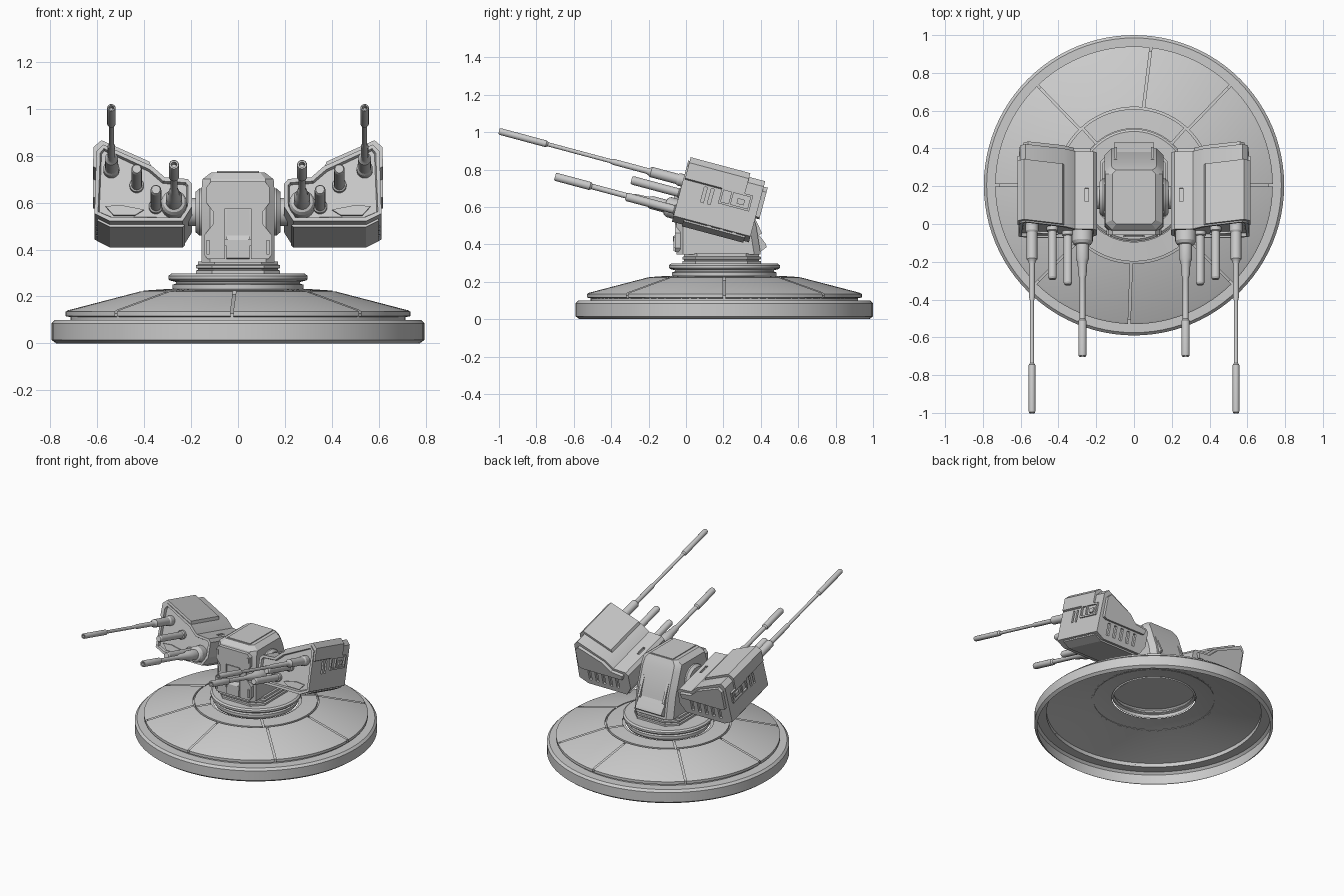
import bpy, bmesh
from math import radians, cos, sin, pi
from mathutils import Matrix, Vector

if "Cube" in bpy.data.objects:
    bpy.data.objects.remove(bpy.data.objects["Cube"])

T = Matrix.Translation
BASE = T((0, 0.205, 0))
POD = T((0, 0.14, 0.56)) @ Matrix.Rotation(radians(-15), 4, 'X')   # guns pitched up 15 degrees


def finish(name, bm, mat=Matrix(), mirror=False):
    bmesh.ops.recalc_face_normals(bm, faces=bm.faces)
    bmesh.ops.transform(bm, matrix=mat, verts=bm.verts)
    me = bpy.data.meshes.new(name)
    bm.to_mesh(me)
    bm.free()
    ob = bpy.data.objects.new(name, me)
    bpy.context.collection.objects.link(ob)
    if mirror:
        ob.modifiers.new("mirror", 'MIRROR')
    return ob


def lathe(bm, prof, segs=96, a0=0, a1=2 * pi, gap=0.0):
    """Revolve (radius, z) points about Z; gap is a constant-width trim on both ends."""
    full = a1 - a0 > 6.28
    cols = []
    for i in range(segs if full else segs + 1):
        col = []
        for r, z in prof:
            g = gap / max(r, 0.01)
            a = a0 + g + (a1 - a0 - 2 * g) * i / segs
            col.append(bm.verts.new((r * cos(a), r * sin(a), z)))
        cols.append(col)
    for i in range(segs):
        p, q = cols[i], cols[(i + 1) % len(cols)]
        for j in range(len(prof) - 1):
            bm.faces.new((p[j], q[j], q[j + 1], p[j + 1]))
    bmesh.ops.remove_doubles(bm, verts=bm.verts, dist=1e-5)


def prism(bm, pts, lo, hi, axis='Y'):
    """Extrude a closed outline along Y (points x,z) or X (points y,z)."""
    def put(p, d):
        return bm.verts.new((p[0], d, p[1]) if axis == 'Y' else (d, p[0], p[1]))
    a, b = [put(p, lo) for p in pts], [put(p, hi) for p in pts]
    front = bm.faces.new(a)
    bm.faces.new(b[::-1])
    for i in range(len(pts)):
        k = (i + 1) % len(pts)
        bm.faces.new((a[i], b[i], b[k], a[k]))
    return front


def box(bm, c, s, mat=Matrix()):
    bmesh.ops.create_cube(bm, size=1, matrix=T(c) @ mat @ Matrix.Diagonal((*s, 1)))


def loft(bm, rings):
    """Stack chamfered rectangles: (z, half width, y0, y1, chamfer)."""
    prev = None
    for z, w, y0, y1, c in rings:
        pts = [(-w + c, y0), (w - c, y0), (w, y0 + c), (w, y1 - c),
               (w - c, y1), (-w + c, y1), (-w, y1 - c), (-w, y0 + c)]
        cur = [bm.verts.new((x, y, z)) for x, y in pts]
        if prev:
            for i in range(8):
                k = (i + 1) % 8
                bm.faces.new((prev[i], prev[k], cur[k], cur[i]))
        else:
            bm.faces.new(cur[::-1])
        prev = cur
    bm.faces.new(prev)


# Base: hollow rim and backing shell
bm = bmesh.new()
lathe(bm, [(.775, 0), (.795, .015), (.795, .085), (.78, .1), (.715, .1), (.715, .128),
           (.40, .209), (.28, .222)])
finish("base_shell", bm, BASE)

# Cone panels and inner ring panels separated by grooves
bm = bmesh.new()
cuts = [0, 46, 83, 134, 180, 225, 268, 315, 360]
for a, b in zip(cuts, cuts[1:]):
    lathe(bm, [(.715, .112), (.735, .116), (.735, .135), (.725, .141), (.414, .222), (.414, .205)],
          14, radians(a), radians(b), .006)
for a in (48, 132, 228, 312):
    b = {48: 132, 132: 228, 228: 312, 312: 408}[a]
    lathe(bm, [(.403, .205), (.403, .225), (.30, .232), (.30, .22)], 24, radians(a), radians(b), .006)
finish("base_panels", bm, BASE)

# Turntable collar
bm = bmesh.new()
lathe(bm, [(.27, .218), (.28, .235), (.28, .25), (.265, .255), (.265, .262), (.29, .268),
           (.297, .275), (.297, .288), (.285, .297), (0, .297)])
finish("collar", bm, BASE)

# Ribbed neck
bm = bmesh.new()
loft(bm, [(.295, .18, -.02, .40, .07), (.31, .18, -.02, .40, .07), (.313, .17, -.01, .39, .07),
          (.318, .17, -.01, .39, .07), (.321, .18, -.02, .40, .07), (.333, .18, -.02, .40, .07),
          (.336, .17, -.01, .39, .07), (.35, .17, -.01, .39, .07)])
finish("neck", bm)

# Central housing
bm = bmesh.new()
loft(bm, [(.345, .155, -.05, .40, .035), (.50, .155, -.05, .375, .035), (.66, .155, -.045, .32, .035),
          (.70, .152, -.03, .30, .035), (.728, .115, 0, .285, .02)])
box(bm, (0, .145, .728), (.18, .27, .012))
finish("housing", bm)

# Raised front armour with a notched outline
bm = bmesh.new()
half = [(.055, .36), (.13, .36), (.145, .38), (.145, .46), (.105, .51), (.105, .56), (.135, .60),
        (.135, .665), (.115, .69)]
prism(bm, half + [(-x, z) for x, z in half[::-1]][:-1] + [(-.055, .36), (-.055, .575), (.055, .575)],
      -.058, -.03)
finish("front_armour", bm)

# Front hatch
bm = bmesh.new()
prism(bm, [(-.04, .355), (-.066, .365), (-.066, .44), (-.054, .46), (-.054, .57), (-.03, .57)], -.05, .05, 'X')
for s in (-1, 1):
    box(bm, (s * .05, -.06, .43), (.014, .02, .03))
    box(bm, (s * .128, -.06, .41), (.012, .012, .06))
    box(bm, (s * .122, -.058, .645), (.012, .012, .035))
finish("front_hatch", bm)

# Rear hatch
bm = bmesh.new()
prism(bm, [(.29, .36), (.395, .36), (.432, .385), (.425, .405), (.375, .47), (.325, .58),
           (.29, .60)], -.105, .105, 'X')
for s in (-1, 1):
    box(bm, (s * .098, .362, .52), (.016, .03, .15), Matrix.Rotation(radians(25), 4, 'X'))
finish("rear_hatch", bm)

# Trunnion discs
bm = bmesh.new()
lathe(bm, [(0, .13), (.10, .13), (.10, .165), (.085, .182), (.06, .182), (.06, .21), (0, .21)], 48)
finish("trunnion", bm, T((0, .14, .56)) @ Matrix.Rotation(pi / 2, 4, 'Y'), True)

# Gun pod body with a recessed front face
bm = bmesh.new()
outline = [(.197, -.03), (.236, -.093), (.546, -.093), (.612, -.06), (.604, .215), (.575, .245),
           (.367, .15), (.312, .1), (.215, .093), (.197, .072)]
front = prism(bm, outline, -.198, .228)
bmesh.ops.recalc_face_normals(bm, faces=bm.faces)
bmesh.ops.inset_individual(bm, faces=[front], thickness=.018, depth=0)
bmesh.ops.inset_individual(bm, faces=[front], thickness=.006, depth=-.018)
pod = finish("gun_pod", bm, POD)

# Vent slots cut into the pod
bm = bmesh.new()
for i in range(2):
    box(bm, (.61, -.07 + .038 * i, .09), (.04, .016, .085))
for i in range(5):
    box(bm, (.30 + .055 * i, .228, -.015), (.022, .03, .085))
for i in range(4):
    box(bm, (.31 + .06 * i, .10, -.093), (.022, .14, .024))
for i in range(3):
    box(bm, (.59, .0 + .07 * i, -.072), (.05, .02, .02))
box(bm, (.25, -.01, .096), (.018, .075, .03))
cutter = finish("vent_cutter", bm, POD)
cutter.hide_render = True
mod = pod.modifiers.new("vents", 'BOOLEAN')
mod.operation, mod.object, mod.solver = 'DIFFERENCE', cutter, 'EXACT'
bpy.context.view_layer.update()
cut = bpy.data.meshes.new_from_object(pod.evaluated_get(bpy.context.evaluated_depsgraph_get()))
pod.modifiers.clear()
pod.data = cut
bpy.data.objects.remove(cutter)
pod.modifiers.new("mirror", 'MIRROR')

# Pod armour: raised top plate, rear plate, side panel, front deflector
bm = bmesh.new()
prism(bm, [(.368, .145), (.378, .172), (.582, .266), (.616, .236), (.618, .15), (.60, .14),
           (.58, .23)], -.19, .14)
prism(bm, [(.24, .04), (.23, .075), (.32, .085), (.38, .14), (.56, .215), (.585, .19), (.585, .05),
           (.56, .04)], .22, .25)
for z in (.072, .148):
    box(bm, (.611, .10, z), (.014, .17, .012))
for y in (.02, .075, .18):
    box(bm, (.611, y, .11), (.014, .012, .086))
box(bm, (.609, .13, .105), (.016, .04, .03))
prism(bm, [(.40, -.04), (.44, -.065), (.53, -.065), (.565, -.025), (.50, -.02)], -.19, -.17)
prism(bm, [(.225, -.093), (.236, -.103), (.546, -.103), (.60, -.075), (.60, -.06)], -.14, .20)
finish("pod_armour", bm, POD, True)

# Barrels: name, x, height, (radius, distance forward) profile
barrels = [
    ("long_barrel", .54, .135, [(.034, .15), (.034, .22), (.028, .23), (.028, .375), (.02, .385),
                                (.016, .40), (.016, .58), (.011, .60), (.011, .945), (.018, .955),
                                (.018, 1.208), (.015, 1.216), (.010, 1.216), (.010, 1.17), (0, 1.17)]),
    ("heavy_barrel", .273, -.022, [(.055, .15), (.055, .235), (.046, .25), (.035, .255), (.035, .33),
                                   (.026, .35), (.022, .42), (.015, .44), (.015, .66), (.022, .67),
                                   (.022, .856), (.019, .864), (.012, .864), (.012, .82), (0, .82)]),
    ("upper_tube", .432, .066, [(.03, .15), (.03, .20), (.023, .205), (.023, .455), (.018, .465), (0, .465)]),
    ("lower_tube", .35, -.027, [(.03, .15), (.03, .20), (.023, .205), (.023, .46), (.018, .47), (0, .47)]),
]
for name, x, h, prof in barrels:
    bm = bmesh.new()
    lathe(bm, [(0, .15)] + prof, 24)
    finish(name, bm, POD @ T((x, 0, h)) @ Matrix.Rotation(pi / 2, 4, 'X'), True)

# Smooth round parts while keeping hard edges
bpy.ops.object.select_all(action='SELECT')
bpy.context.view_layer.objects.active = pod
bpy.ops.object.shade_smooth_by_angle(angle=radians(25))
